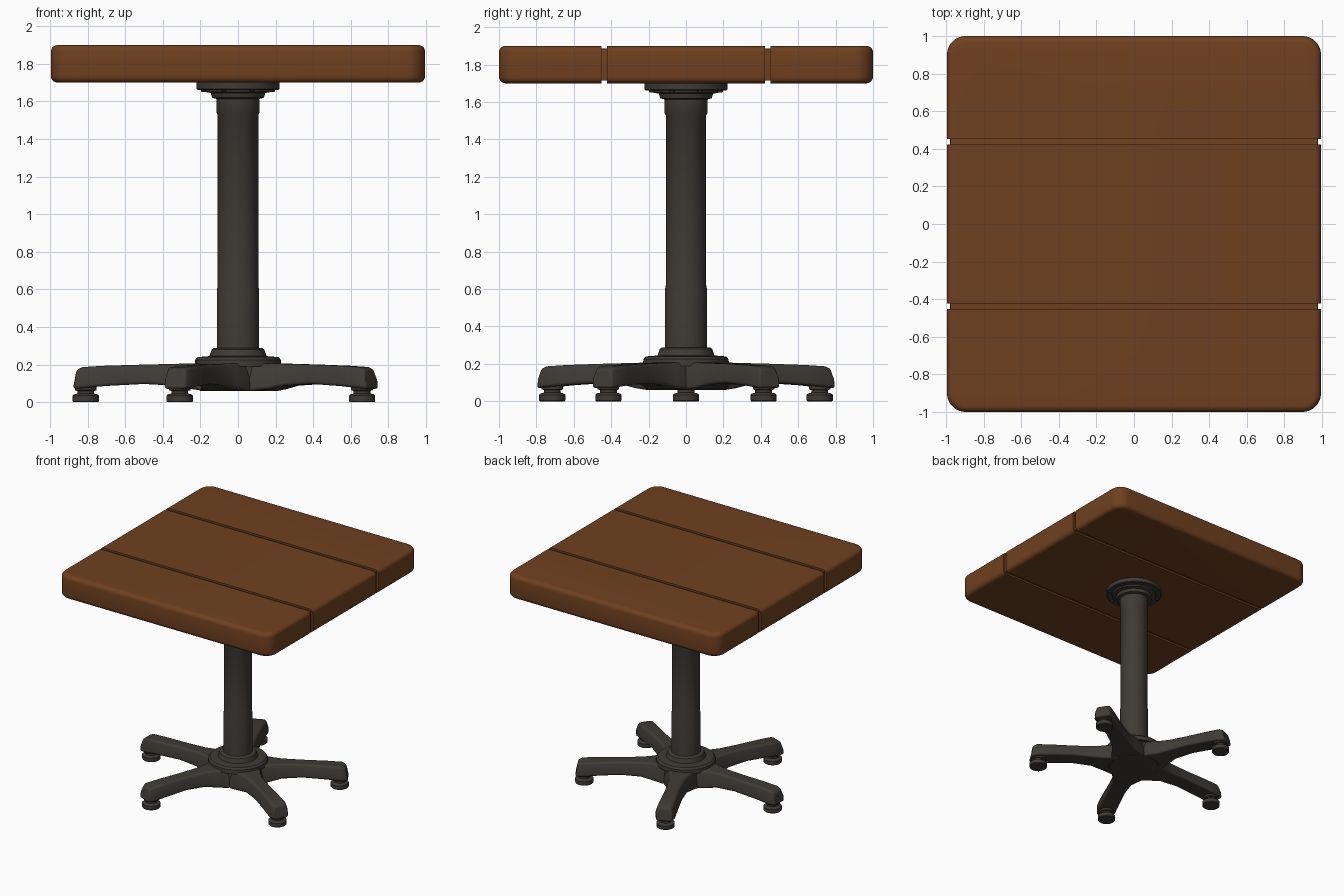
import bpy, bmesh
from math import sin, cos, pi, atan2, hypot, radians
from mathutils import Matrix

cube = bpy.data.objects.get("Cube")
if cube:
    bpy.data.objects.remove(cube, do_unlink=True)


def material(name, color):
    m = bpy.data.materials.new(name)
    m.use_nodes = True
    m.diffuse_color = color
    bsdf = next(n for n in m.node_tree.nodes if n.type == 'BSDF_PRINCIPLED')
    bsdf.inputs["Base Color"].default_value = color
    return m


wood = material("warm brown wood", (0.16, 0.052, 0.014, 1))
metal = material("dark grey metal", (0.05, 0.044, 0.037, 1))


def finish(bm, name, mat, angle=35, bevel=0, segments=2):
    bmesh.ops.recalc_face_normals(bm, faces=bm.faces)
    mesh = bpy.data.meshes.new(name)
    bm.to_mesh(mesh)
    bm.free()
    ob = bpy.data.objects.new(name, mesh)
    bpy.context.collection.objects.link(ob)
    mesh.materials.append(mat)
    bpy.ops.object.select_all(action='DESELECT')
    ob.select_set(True)
    bpy.context.view_layer.objects.active = ob
    bpy.ops.object.shade_smooth_by_angle(angle=radians(angle))
    if bevel:
        mod = ob.modifiers.new("soft edges", 'BEVEL')
        mod.width, mod.segments = bevel, segments
        mod.limit_method, mod.angle_limit = 'ANGLE', radians(30)
    return ob


def lathe(name, profile, x=0, y=0, sides=48):
    """Solid of revolution from (radius, height) points."""
    bm = bmesh.new()
    rings = [[bm.verts.new((x + r * cos(2 * pi * i / sides), y + r * sin(2 * pi * i / sides), z))
              for i in range(sides)] for r, z in profile]
    for a, b in zip(rings, rings[1:]):
        for i in range(sides):
            j = (i + 1) % sides
            bm.faces.new((a[i], a[j], b[j], b[i]))
    bm.faces.new(rings[0])
    bm.faces.new(rings[-1])
    return finish(bm, name, metal)


def rounded_slab(half_x, half_y, z0, z1, corner, edge):
    bm = bmesh.new()
    size = Matrix.Diagonal((2 * half_x, 2 * half_y, z1 - z0, 1))
    bmesh.ops.create_cube(bm, size=1, matrix=Matrix.Translation((0, 0, (z0 + z1) / 2)) @ size)
    upright = [e for e in bm.edges if abs(e.verts[0].co.z - e.verts[1].co.z) > 0.01]
    bmesh.ops.bevel(bm, geom=upright, offset=corner, segments=8, profile=0.5, affect='EDGES')
    rims = [e for e in bm.edges if abs(e.verts[0].co.z - e.verts[1].co.z) < 0.001]
    bmesh.ops.bevel(bm, geom=rims, offset=edge, segments=5, profile=0.5, affect='EDGES')
    return bm


def cut(bm, y, keep):
    """Cut across y and keep the side in direction keep."""
    bmesh.ops.bisect_plane(bm, geom=bm.verts[:] + bm.edges[:] + bm.faces[:],
                           plane_co=(0, y, 0), plane_no=(0, keep, 0), clear_inner=True)
    bmesh.ops.holes_fill(bm, edges=[e for e in bm.edges if e.is_boundary], sides=0)


# Table top: three planks and the recessed core seen in the grooves
for name, low, high in (("front_plank", None, -0.452), ("middle_plank", -0.422, 0.422),
                        ("back_plank", 0.452, None)):
    bm = rounded_slab(0.995, 1.0, 1.70, 1.90, 0.10, 0.035)
    if low is not None:
        cut(bm, low, 1)
    if high is not None:
        cut(bm, high, -1)
    finish(bm, name, wood)
bm = rounded_slab(0.978, 0.6, 1.715, 1.885, 0.02, 0.004)
finish(bm, "groove_core", wood)

# Column with its collars and mounting flange
lathe("column", [(0.112, 0.2), (0.112, 0.6), (0.108, 0.62), (0.108, 1.53),
                 (0.115, 1.54), (0.115, 1.62)])
lathe("base_collar", [(0.23, 0.19), (0.228, 0.225), (0.215, 0.24), (0.152, 0.245),
                      (0.14, 0.28), (0.128, 0.288), (0.1, 0.288)])
lathe("top_collar", [(0.1, 1.61), (0.138, 1.62), (0.145, 1.645), (0.175, 1.65), (0.18, 1.67)])
lathe("mounting_flange", [(0.215, 1.662), (0.222, 1.667), (0.222, 1.70)])
for i in range(8):
    a = 2 * pi * (i + 0.5) / 8
    lathe("flange_screw", [(0.009, 1.65), (0.014, 1.655), (0.014, 1.67)],
          0.198 * cos(a), 0.198 * sin(a), 12)

# Hub under the column
lathe("base_hub", [(0.2, 0.06), (0.215, 0.075), (0.2, 0.195), (0.18, 0.21)], sides=20)

# Arms: stations of distance from the tip, bottom half width, top half width, bottom, top
feet = [(-0.81, 0)] + [(x, s * y) for x, y in ((-0.31, 0.715), (0.66, 0.415)) for s in (-1, 1)]
for fx, fy in feet:
    reach, turn = hypot(fx, fy), atan2(fy, fx)
    stations = [(0.0, 0.14, 0.11, 0.06, 0.208), (0.17, 0.14, 0.11, 0.06, 0.208),
                (0.25, 0.105, 0.075, 0.07, 0.206), (0.34, 0.08, 0.055, 0.088, 0.204),
                (0.50, 0.073, 0.05, 0.097, 0.2), (reach - 0.1, 0.076, 0.054, 0.086, 0.194),
                (reach + 0.015, 0.078, 0.056, 0.075, 0.187),
                (reach + 0.066, 0.06, 0.045, 0.07, 0.175)]
    bm = bmesh.new()
    rings = []
    for k, (d, wb, wt, zb, zt) in enumerate(stations):
        lean = 0.02 if k == len(stations) - 1 else 0
        section = ((-wb, zb), (wb, zb), (wb * 0.97, zb + (zt - zb) * 0.45), (wt, zt),
                   (-wt, zt), (-wb * 0.97, zb + (zt - zb) * 0.45))
        rings.append([bm.verts.new((d - lean * (z > 0.15), w, z)) for w, z in section])
    for a, b in zip(rings, rings[1:]):
        for i in range(6):
            j = (i + 1) % 6
            bm.faces.new((a[i], a[j], b[j], b[i]))
    bm.faces.new(rings[0])
    bm.faces.new(rings[-1])
    bm.transform(Matrix.Rotation(turn, 4, 'Z'))
    finish(bm, "base_arm", metal, 50, 0.014, 3)
    # Levelling foot
    lathe("levelling_foot", [(0.066, 0), (0.07, 0.005), (0.07, 0.035), (0.062, 0.042),
                             (0.045, 0.046), (0.045, 0.06), (0.058, 0.064), (0.058, 0.1)],
          fx, fy, 32)
